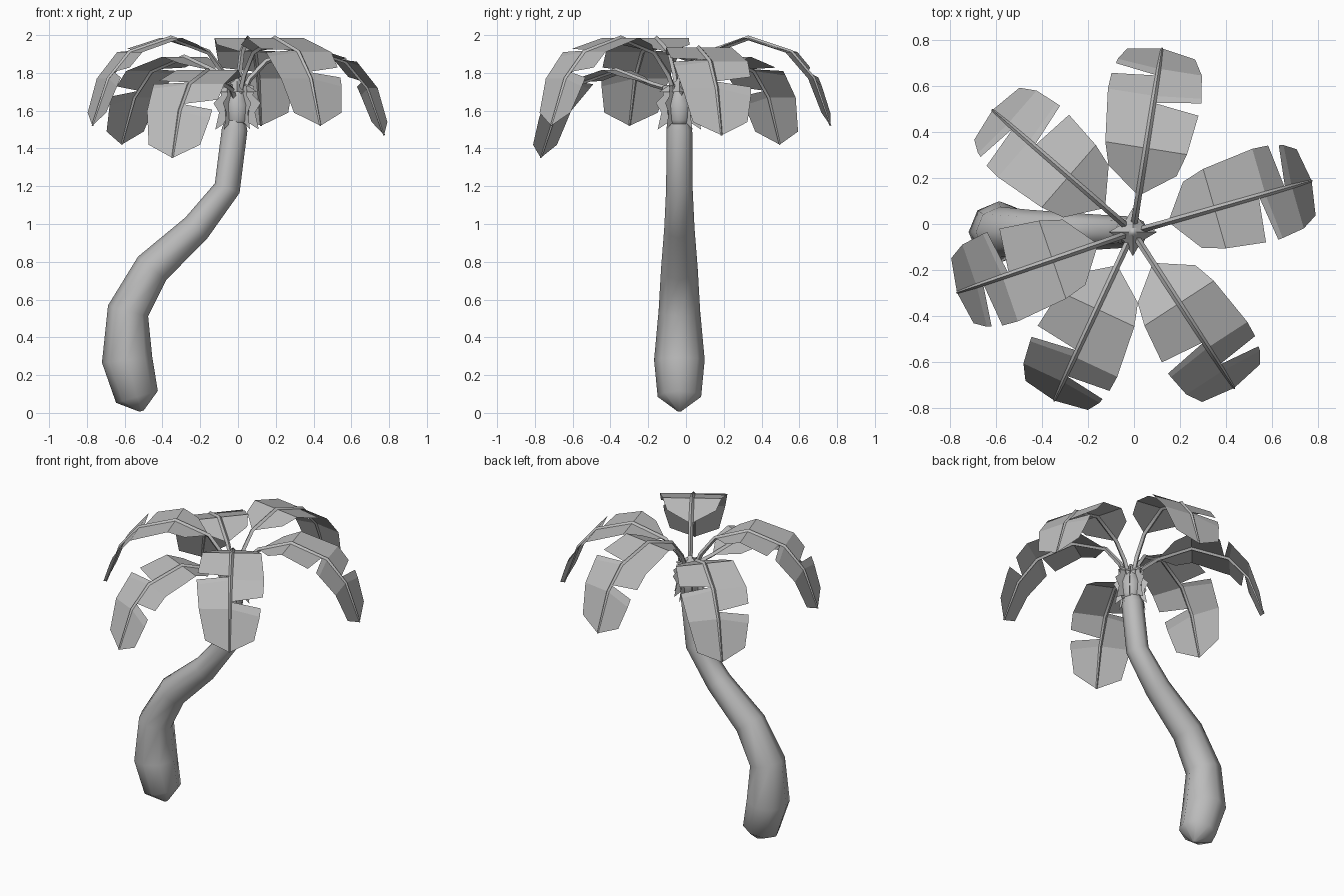
import bpy, bmesh, math
from mathutils import Vector

cube = bpy.data.objects.get("Cube")
if cube:
    bpy.data.objects.remove(cube, do_unlink=True)

grey = bpy.data.materials.new("plain_grey")
grey.use_nodes = True
COLOUR = (0.5, 0.5, 0.5, 1)
grey.diffuse_color = COLOUR
grey.node_tree.nodes["Principled BSDF"].inputs["Base Color"].default_value = COLOUR

CENTRE = Vector((-0.005, -0.035, 0))


def finish(bm, name, smooth=None):
    bmesh.ops.remove_doubles(bm, verts=bm.verts, dist=0.0005)
    if smooth:
        bmesh.ops.recalc_face_normals(bm, faces=bm.faces)
    mesh = bpy.data.meshes.new(name)
    bm.to_mesh(mesh)
    bm.free()
    mesh.materials.append(grey)
    obj = bpy.data.objects.new(name, mesh)
    bpy.context.collection.objects.link(obj)
    if smooth:
        bpy.ops.object.select_all(action='DESELECT')
        obj.select_set(True)
        bpy.context.view_layer.objects.active = obj
        bpy.ops.object.shade_smooth_by_angle(angle=math.radians(smooth))
    return obj


def tube(bm, path, radii, sides, side_axis, turn=0.0):
    """Sweep a regular polygon along a path lying in one vertical plane."""
    rings = []
    for i, (p, r) in enumerate(zip(path, radii)):
        before, after = path[max(i - 1, 0)], path[min(i + 1, len(path) - 1)]
        tangent = (after - before).normalized()
        up = tangent.cross(side_axis).normalized()
        ring = []
        for k in range(sides):
            a = math.tau * k / sides + turn
            ring.append(bm.verts.new(p + r * (math.cos(a) * side_axis + math.sin(a) * up)))
        rings.append(ring)
    for low, high in zip(rings, rings[1:]):
        for k in range(sides):
            n = (k + 1) % sides
            bm.faces.new((low[k], low[n], high[n], high[k]))
    bm.faces.new(rings[0][::-1])
    bm.faces.new(rings[-1])
    return rings


# Curved trunk: x, z, radius of each ring
TRUNK = [(-0.51, 0.01, 0.012), (-0.535, 0.085, 0.115), (-0.587, 0.28, 0.134),
         (-0.582, 0.54, 0.11), (-0.455, 0.765, 0.097), (-0.22, 0.98, 0.08),
         (-0.057, 1.19, 0.07), (-0.018, 1.5, 0.068), (-0.01, 1.56, 0.05)]
bm = bmesh.new()
tube(bm, [Vector((x, CENTRE.y, z)) for x, z, r in TRUNK],
     [r for x, z, r in TRUNK], 8, Vector((0, 1, 0)))
finish(bm, "trunk", 60)

# Bulb under the fronds
bm = bmesh.new()
BULB = [(1.52, 0.045), (1.55, 0.058), (1.63, 0.066), (1.69, 0.045), (1.77, 0.012)]
tube(bm, [CENTRE + Vector((0, 0, z)) for z, r in BULB],
     [r for z, r in BULB], 8, Vector((0, 1, 0)))
finish(bm, "crown_bulb", 80)

# Four-pointed cap over the bulb
bm = bmesh.new()
apex = bm.verts.new(CENTRE + Vector((0, 0, 1.77)))
rim = []
for k in range(8):
    a, r = math.tau * k / 8, (0.055 if k % 2 else 0.105)
    rim.append(bm.verts.new(CENTRE + Vector((r * math.cos(a), r * math.sin(a), 1.70))))
for k in range(8):
    bm.faces.new((apex, rim[k], rim[(k + 1) % 8]))
finish(bm, "crown_cap", 50)

# Jagged husk fins around the bulb: distance out, height
FIN = [(0.04, 1.74), (0.09, 1.73), (0.085, 1.68), (0.125, 1.64), (0.095, 1.59),
       (0.115, 1.5), (0.07, 1.53), (0.04, 1.54)]
bm = bmesh.new()
for k in range(8):
    a = math.tau * k / 8
    size = 0.85 if k % 2 else 1.0
    bm.faces.new([bm.verts.new(CENTRE + Vector((d * size * math.cos(a), d * size * math.sin(a), z)))
                  for d, z in FIN])
finish(bm, "husk_fins")

# Frond rib: distance out, height
RIB = [(0.02, 1.67), (0.07, 1.79), (0.16, 1.91), (0.37, 1.985),
       (0.60, 1.91), (0.72, 1.77), (0.81, 1.52)]


def rib_height(r):
    for (r0, z0), (r1, z1) in zip(RIB, RIB[1:]):
        if r <= r1:
            return z0 + (z1 - z0) * (r - r0) / (r1 - r0)
    return RIB[-1][1]


# Blade panels: place on rib, place on edge, half width
BASE = [(0.16, 0.16, 0), (0.27, 0.27, 0.15), (0.37, 0.37, 0.18)]
LEFT = [BASE + [(0.60, 0.60, 0.205), (0.69, 0.67, 0.2)],
        [(0.69, 0.715, 0.188), (0.72, 0.735, 0.183), (0.81, 0.785, 0.15)]]
RIGHT = [BASE + [(0.57, 0.545, 0.203)],
         [(0.57, 0.60, 0.207), (0.60, 0.62, 0.205), (0.72, 0.72, 0.19), (0.81, 0.785, 0.15)]]


def frond(name, degrees, drop):
    a = math.radians(degrees)
    out = Vector((math.cos(a), math.sin(a), 0))
    across = Vector((-out.y, out.x, 0))

    def place(r, w=0.0):
        # the stalk root stays in the crown while the rest drops
        fall = drop * min(1, r / 0.16)
        return CENTRE + out * r + across * w + Vector((0, 0, rib_height(r) - fall))

    bm = bmesh.new()
    for side, panels in ((1, LEFT), (-1, RIGHT)):
        for panel in panels:
            for (s0, e0, w0), (s1, e1, w1) in zip(panel, panel[1:]):
                pts = [place(s0), place(s1), place(e1, side * w1)]
                if w0:
                    pts.append(place(e0, side * w0))
                if side > 0:
                    verts = [bm.verts.new(p) for p in pts]
                else:
                    verts = [bm.verts.new(p) for p in reversed(pts)]
                bm.faces.new(verts)
    finish(bm, name + "_blade")

    bm = bmesh.new()
    widths = [0.015, 0.015, 0.014, 0.013, 0.012, 0.010, 0.005]
    tube(bm, [place(r) for r, z in RIB], widths, 4, across)
    finish(bm, name + "_rib", 30)


for name, degrees, drop in (("back_frond", 81, 0.0), ("left_frond", 16, 0.05),
                            ("front_left_frond", -57, 0.0), ("front_right_frond", 245, 0.17),
                            ("right_frond", 199, 0.0), ("back_right_frond", 139, 0.10)):
    frond(name, degrees, drop)
